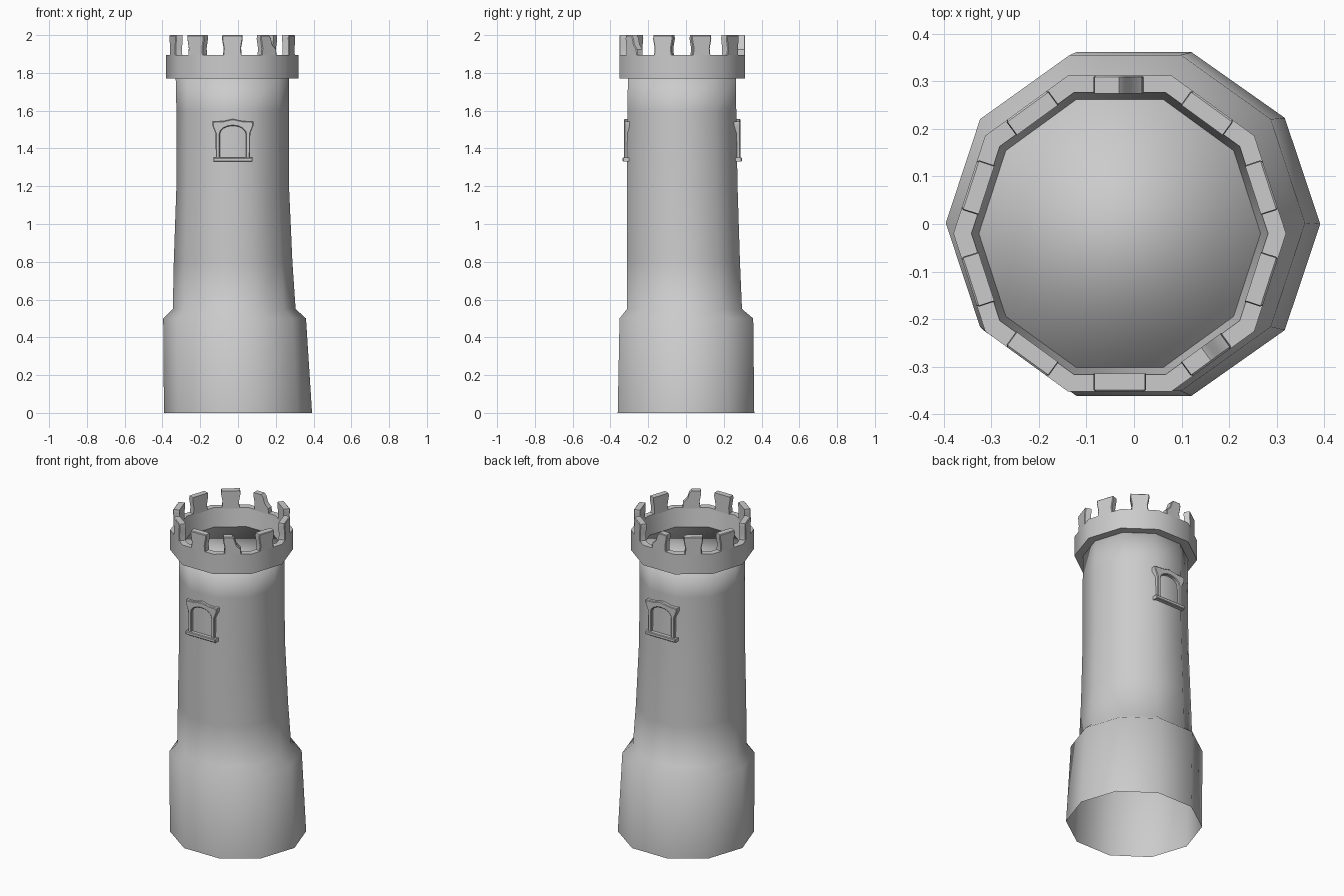
import bpy, bmesh, math
from mathutils import Matrix, Vector

cube = bpy.data.objects.get("Cube")
if cube:
    bpy.data.objects.remove(cube, do_unlink=True)

SIDES = 10
CX, CY = -0.03, -0.02          # the leaning top's centre

stone = bpy.data.materials.new("grey_stone")
stone.use_nodes = True
colour = (0.6, 0.6, 0.6, 1)
stone.diffuse_color = colour
stone.node_tree.nodes["Principled BSDF"].inputs["Base Color"].default_value = colour


def finish(name, bm, angle=None):
    """Turn a bmesh into a stone object; angle None smooths every edge."""
    bmesh.ops.recalc_face_normals(bm, faces=bm.faces)
    mesh = bpy.data.meshes.new(name)
    bm.to_mesh(mesh)
    bm.free()
    mesh.materials.append(stone)
    obj = bpy.data.objects.new(name, mesh)
    bpy.context.collection.objects.link(obj)
    bpy.ops.object.select_all(action='DESELECT')
    obj.select_set(True)
    bpy.context.view_layer.objects.active = obj
    if angle is None:
        bpy.ops.object.shade_smooth()
    else:
        bpy.ops.object.shade_smooth_by_angle(angle=math.radians(angle))
    return obj


def ring(bm, z, cx, cy, rx, ry):
    return [bm.verts.new((cx + rx * math.cos(a), cy + ry * math.sin(a), z))
            for a in (math.tau * i / SIDES for i in range(SIDES))]


def bridge(bm, low, high):
    for i in range(SIDES):
        j = (i + 1) % SIDES
        bm.faces.new((low[i], low[j], high[j], high[i]))


def prism(name, outline, depth, matrix, bevel):
    """Extrude an (across, up) outline outwards along local y."""
    bm = bmesh.new()
    face = bm.faces.new([bm.verts.new((x, 0, z)) for x, z in outline])
    out = bmesh.ops.extrude_face_region(bm, geom=[face])["geom"]
    moved = [g for g in out if isinstance(g, bmesh.types.BMVert)]
    bmesh.ops.translate(bm, verts=moved, vec=Vector((0, depth, 0)))
    bmesh.ops.recalc_face_normals(bm, faces=bm.faces)
    rim = [e for e in bm.edges if all(v in moved for v in e.verts)]
    bmesh.ops.bevel(bm, geom=rim, offset=bevel, segments=1, affect='EDGES')
    bm.transform(matrix)
    return finish(name, bm, 40)


# Shaft: flared foot, leaning body and a capped top, open underneath
bm = bmesh.new()
levels = [ring(bm, *level) for level in (
    (0.0, 0, 0, 0.392, 0.38),
    (0.5, -0.018, 0.002, 0.378, 0.372),
    (0.55, -0.02, -0.008, 0.325, 0.32),
    (0.8, -0.026, -0.013, 0.314, 0.314),
    (1.2, -0.028, -0.02, 0.298, 0.308),
    (1.6, -0.028, -0.022, 0.298, 0.303),
    (1.78, -0.03, -0.022, 0.3, 0.3))]
for low, high in zip(levels, levels[1:]):
    bridge(bm, low, high)
bm.faces.new(levels[-1])
finish("tower_shaft", bm)

# Parapet: hollow ring overhanging the shaft
bm = bmesh.new()
loops = [ring(bm, z, CX, CY, r, r) for r, z in
         ((0.295, 1.77), (0.35, 1.77), (0.35, 1.895), (0.312, 1.895))]
for k in range(4):
    bridge(bm, loops[k], loops[(k + 1) % 4])
finish("parapet_ring", bm, 40)

# Merlons: one per parapet side, two of them broken
whole = [(-0.05, 1.89), (0.05, 1.89), (0.046, 1.93), (0.055, 1.98),
         (0.053, 2.0), (-0.053, 2.0), (-0.055, 1.98), (-0.046, 1.93)]
broken = [(-0.05, 1.89), (0.05, 1.89), (0.047, 1.925), (0.022, 1.95),
          (0.012, 1.985), (-0.002, 2.0), (-0.053, 2.0), (-0.055, 1.98), (-0.046, 1.93)]
flipped = [(-x, z) for x, z in broken]
apothem = math.cos(math.pi / SIDES)
for k in range(SIDES):
    degrees = 18 + 36 * k
    # local +y points outwards, so local +x runs clockwise
    outline = {90: broken, 306: flipped}.get(degrees, whole)
    place = (Matrix.Translation((CX, CY, 0))
             @ Matrix.Rotation(math.radians(degrees - 90), 4, 'Z')
             @ Matrix.Translation((0, 0.31 * apothem, 0)))
    prism(f"merlon_{k + 1}", outline, 0.04 * apothem, place, 0.004)

# Windows: arched surround with a flared peaked head, and a sill
arch = [(0.069 * math.cos(a), 1.475 + 0.045 * math.sin(a))
        for a in (math.pi * i / 8 for i in range(9))]
surround = ([(-0.09, 1.34), (-0.092, 1.48), (-0.108, 1.52), (-0.108, 1.542),
             (-0.05, 1.545), (0, 1.556), (0.05, 1.545), (0.108, 1.542),
             (0.108, 1.52), (0.092, 1.48), (0.09, 1.34), (0.069, 1.34)]
            + arch + [(-0.069, 1.34)])
sill = [(-0.104, 1.33), (0.104, 1.33), (0.104, 1.352), (-0.104, 1.352)]
for side, y, turn in (("front", -0.29, math.pi), ("back", 0.25, 0)):
    place = Matrix.Translation((-0.027, y, 0)) @ Matrix.Rotation(turn, 4, 'Z')
    prism(side + "_window_surround", surround, 0.038, place, 0.004)
    prism(side + "_window_sill", sill, 0.046, place, 0.004)
